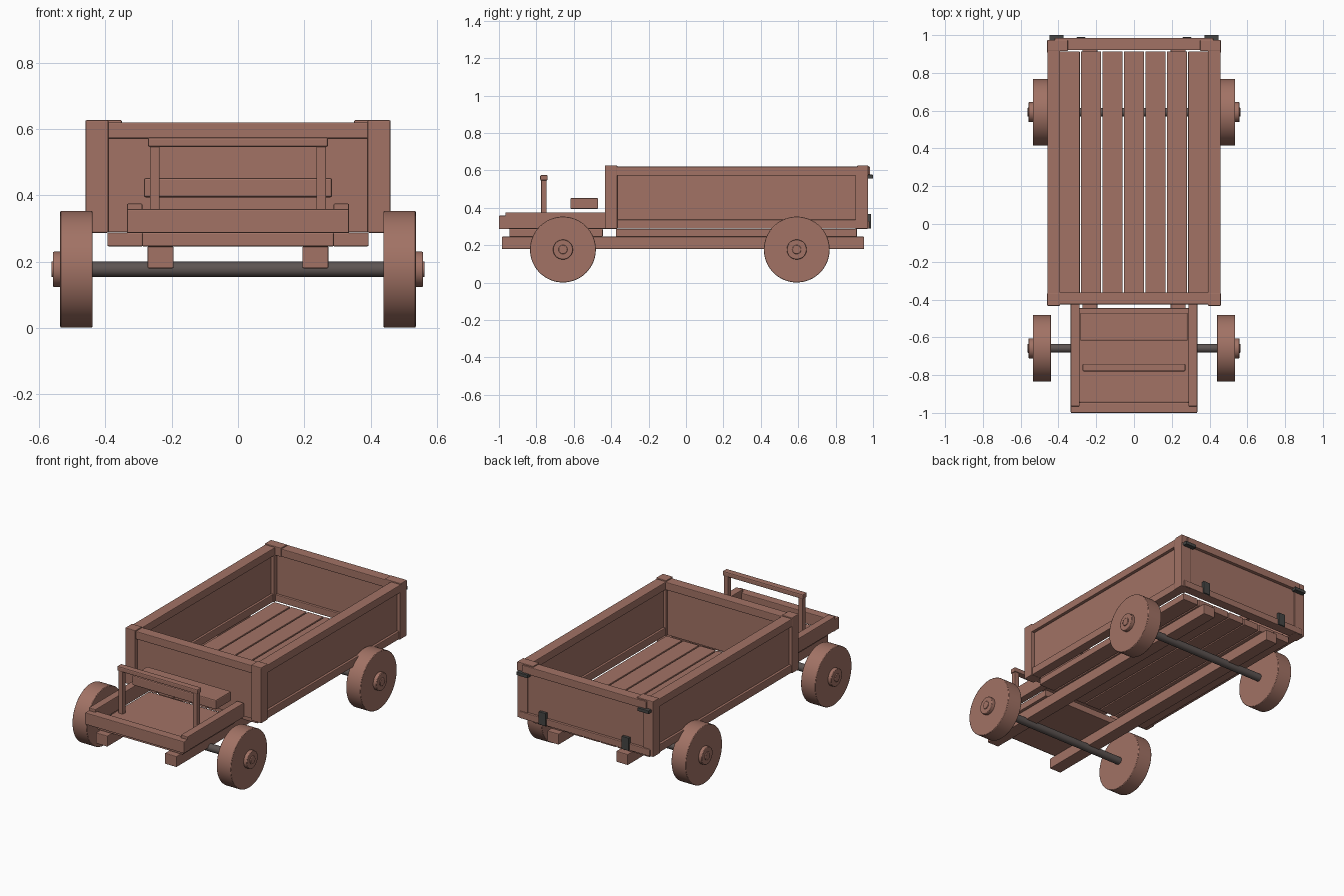
import bpy, math

if "Cube" in bpy.data.objects:
    bpy.data.objects.remove(bpy.data.objects["Cube"])

def mat(name, c):
    m = bpy.data.materials.new(name)
    m.diffuse_color = (*c, 1)
    m.use_nodes = True
    m.node_tree.nodes["Principled BSDF"].inputs["Base Color"].default_value = m.diffuse_color
    return m

WOOD = mat("brown wood", (0.36, 0.17, 0.13))
AXLE = mat("axle steel", (0.11, 0.09, 0.085))
IRON = mat("dark iron", (0.06, 0.06, 0.057))

def bevel(o, w):
    m = o.modifiers.new("bevel", 'BEVEL')
    m.width = w
    m.segments = 2
    m.limit_method = 'ANGLE'

def box(name, x, y, z, m=WOOD, w=0.004):
    """Box from (min, max) ranges with softly rounded edges."""
    r = (x, y, z)
    bpy.ops.mesh.primitive_cube_add(size=1, location=[(a + b) / 2 for a, b in r])
    o = bpy.context.object
    o.name = name
    o.scale = [b - a for a, b in r]
    bpy.ops.object.transform_apply(location=False, rotation=False, scale=True)
    o.data.materials.append(m)
    if w:
        bevel(o, w)
    return o

def pair(name, x, y, z, **k):
    """The same box on both sides of the cart."""
    box(name + "_right", x, y, z, **k)
    box(name + "_left", (-x[1], -x[0]), y, z, **k)

def rod(name, x, y, z, r, m=WOOD, w=0.003, n=64):
    """Cylinder lying along x."""
    bpy.ops.mesh.primitive_cylinder_add(vertices=n, radius=r, depth=x[1] - x[0],
        location=((x[0] + x[1]) / 2, y, z), rotation=(0, math.pi / 2, 0))
    o = bpy.context.object
    o.name = name
    o.data.materials.append(m)
    bpy.ops.object.shade_smooth_by_angle(angle=math.radians(35))
    if w:
        bevel(o, w)

# wheels, hubs, axles
for end, y in (("front", -0.658), ("rear", 0.592)):
    rod(end + "_axle", (-0.5, 0.5), y, 0.177, 0.023, AXLE, 0, 32)
    for side, s in (("right", 1), ("left", -1)):
        for part, a, b, r in (("wheel", 0.439, 0.536, 0.176), ("hub", 0.53, 0.558, 0.053),
                              ("hub_pin", 0.55, 0.563, 0.024)):
            rod(f"{end}_{part}_{side}", tuple(sorted((a * s, b * s))), y, 0.177, r)

# chassis beams
pair("chassis_beam", (0.194, 0.273), (-0.984, 0.952), (0.18, 0.246))

# bed floor planks
for i in range(7):
    c = (i - 3) * 0.1135
    box(f"floor_plank_{i + 1}", (c - 0.0535, c + 0.0535), (-0.375, 0.914), (0.246, 0.288))

# bed side walls
pair("front_post", (0.391, 0.46), (-0.433, -0.367), (0.287, 0.627))
pair("rear_post", (0.391, 0.46), (0.905, 0.973), (0.287, 0.62))
pair("rear_corner_cap", (0.35, 0.46), (0.915, 0.975), (0.572, 0.627))
pair("side_top_rail", (0.391, 0.459), (-0.42, 0.97), (0.572, 0.62))
pair("side_bottom_rail", (0.396, 0.455), (-0.4, 0.95), (0.289, 0.337))
pair("side_panel", (0.41, 0.44), (-0.4, 0.95), (0.3, 0.6), w=0)

# bed front wall
box("front_top_rail", (-0.42, 0.42), (-0.426, -0.362), (0.572, 0.62))
box("front_panel", (-0.42, 0.42), (-0.412, -0.382), (0.289, 0.6), w=0)

# tailgate
box("tailgate_top_rail", (-0.42, 0.42), (0.92, 0.985), (0.572, 0.62))
box("tailgate_bottom_rail", (-0.44, 0.44), (0.92, 0.98), (0.289, 0.33))
box("tailgate_panel", (-0.42, 0.42), (0.935, 0.965), (0.3, 0.6), w=0)
pair("tailgate_latch", (0.372, 0.447), (0.97, 1.0), (0.557, 0.577), m=IRON, w=0.002)
pair("tailgate_hinge", (0.257, 0.304), (0.97, 0.989), (0.29, 0.368), m=IRON, w=0.002)

# driver platform
box("platform_deck", (-0.289, 0.289), (-0.945, -0.445), (0.246, 0.288))
pair("platform_side_rail", (0.288, 0.335), (-0.965, -0.42), (0.288, 0.375))
box("platform_front_board", (-0.335, 0.335), (-1.0, -0.945), (0.286, 0.358))
box("seat", (-0.284, 0.284), (-0.618, -0.47), (0.394, 0.452), w=0.006)

# hand rail
pair("hand_rail_post", (0.236, 0.266), (-0.775, -0.745), (0.28, 0.55))
box("hand_rail_bar", (-0.272, 0.272), (-0.78, -0.74), (0.546, 0.575), w=0.006)
